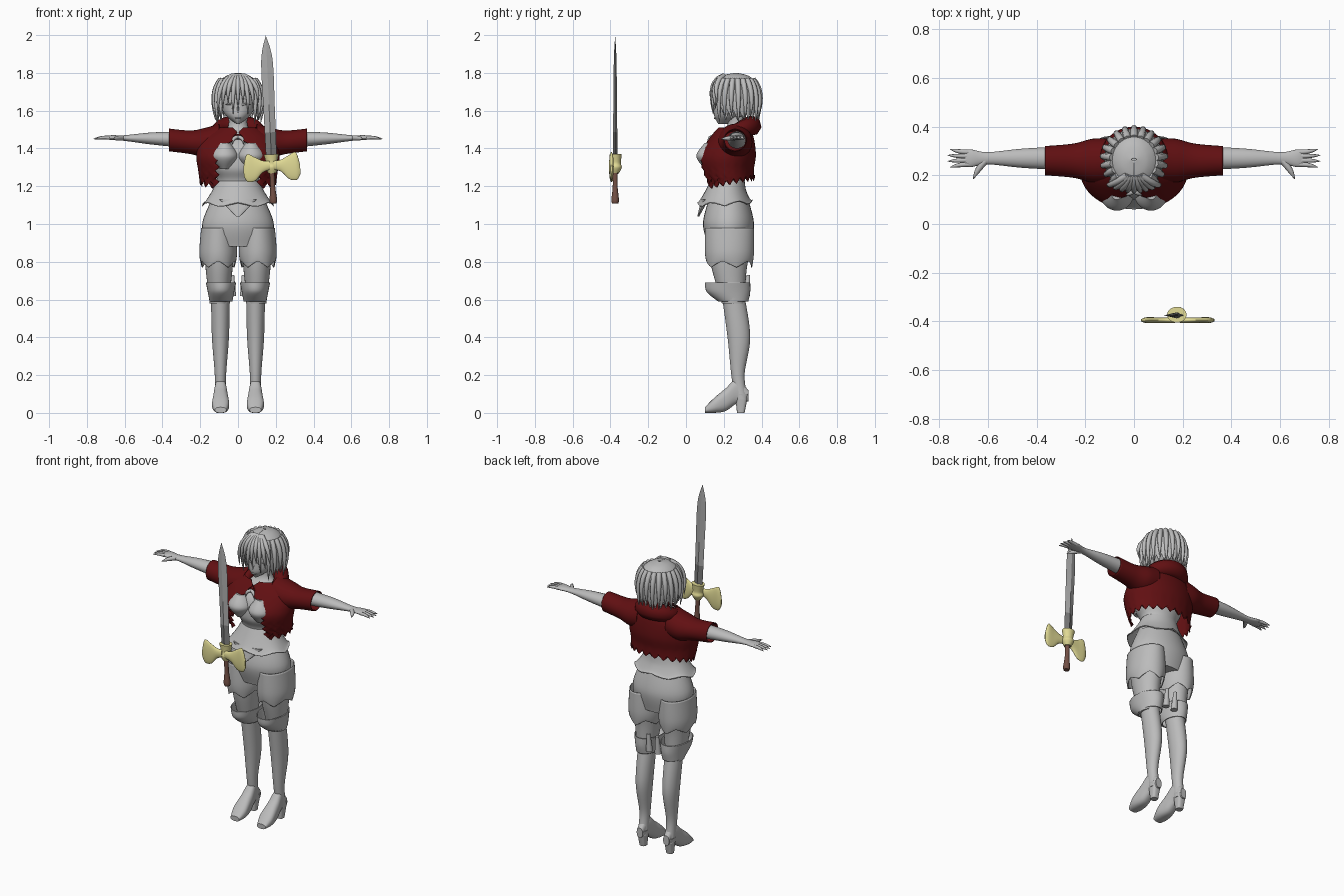
import bpy, bmesh, math
from math import sin, cos, pi
from mathutils import Vector

if "Cube" in bpy.data.objects:
    bpy.data.objects.remove(bpy.data.objects["Cube"])


def material(name, *colour):
    mat = bpy.data.materials.new(name)
    mat.use_nodes = True
    mat.diffuse_color = (*colour, 1)
    mat.node_tree.nodes["Principled BSDF"].inputs["Base Color"].default_value = (*colour, 1)
    return mat


grey = material("pale grey", .5, .5, .5)
red = material("dark red", .12, .005, .006)
gold = material("pale gold", .75, .7, .3)
brown = material("grip brown", .17, .08, .06)
steel = material("blade steel", .4, .4, .4)
dark_steel = material("dark steel", .2, .2, .2)


def sample(rings, v):
    """Smooth curve through a list of equal-length tuples, v from 0 to 1."""
    place = v * (len(rings) - 1)
    i = min(int(place), len(rings) - 2)
    t = place - i
    near = (rings[max(0, min(len(rings) - 1, k))] for k in range(i - 1, i + 3))
    return [b + t / 2 * (c - a + t * (2*a - 5*b + 4*c - d + t * (3*(b - c) + d - a)))
            for a, b, c, d in zip(*near)]


def add(name, data, mat):
    ob = bpy.data.objects.new(name, data)
    bpy.context.collection.objects.link(ob)
    data.materials.append(mat)
    return ob


def loft(name, rings, mat=grey, axis="z", centre=0, sides=32, power=2, mirror=False,
         shell=False, gap=None, jag=0, teeth=0, back=0):
    """Skin through rings of (position, half width, low, high).
    gap opens the front, jag cuts teeth in the last edge, back lifts it behind."""
    bm = bmesh.new()
    rows, count = [], (len(rings) - 1) * 8
    bend = lambda x: math.copysign(abs(x) ** (2 / power), x)
    for i in range(count + 1):
        v = i / count
        position, half, low, high = sample(rings, v)
        opening = math.asin(min(1, gap(position) / max(half, .001))) if gap else 0
        row = []
        for j in range(sides + bool(gap)):
            angle = opening + (pi - opening) * 2 * j / sides
            a = centre + half * bend(sin(angle))
            b = (low + high) / 2 - (high - low) / 2 * bend(cos(angle))
            tooth = abs((j * teeth / sides) % 1 - .5) * 2
            along = position + v ** 4 * (jag * tooth + back * (1 - cos(angle)) / 2)
            point = {"z": (a, b, along), "x": (along, a, b), "y": (a, along, b)}[axis]
            row.append(bm.verts.new(point))
        rows.append(row)
    for lower, upper in zip(rows, rows[1:]):
        for j in range(sides):
            k = (j + 1) % len(lower)
            bm.faces.new((lower[j], lower[k], upper[k], upper[j]))
    if not shell:
        bm.faces.new(rows[0])
        bm.faces.new(rows[-1])
    bmesh.ops.recalc_face_normals(bm, faces=bm.faces)
    mesh = bpy.data.meshes.new(name)
    bm.to_mesh(mesh)
    bm.free()
    ob = add(name, mesh, mat)
    if shell:
        ob.modifiers.new("thickness", "SOLIDIFY").thickness = .005
    if mirror:
        ob.modifiers.new("mirror", "MIRROR").use_mirror_merge = False
    return ob


def tube(name, points, mat=grey):
    """Round tube through (x, y, z, radius) points."""
    curve = bpy.data.curves.new(name, "CURVE")
    curve.dimensions = "3D"
    curve.bevel_depth, curve.bevel_resolution, curve.use_fill_caps = 1, 2, True
    spline = curve.splines.new("POLY")
    spline.points.add(len(points) - 1)
    for target, (x, y, z, radius) in zip(spline.points, points):
        target.co, target.radius = (x, y, z, 1), radius
    return add(name, curve, mat)


def taper(name, start, middle, end, radius):
    """Curved strand that narrows towards its end."""
    start, middle, end = Vector(start), Vector(middle), Vector(end)
    points = []
    for k in range(11):
        t = k / 10
        spot = start.lerp(middle, t).lerp(middle.lerp(end, t), t)
        points.append((*spot, radius * (1 - t ** 3) + .001))
    tube(name, points)


# Torso, bust and flared bodice hem
loft("torso", [(1.57, .05, .22, .31), (1.5, .06, .21, .31), (1.41, .16, .12, .33),
     (1.3, .14, .1, .33), (1.22, .11, .13, .31), (1.1, .15, .12, .3)])
loft("bust", [(1.43, .03, .1, .2), (1.36, .07, .055, .2), (1.29, .03, .1, .2)],
     centre=.07, mirror=True)
loft("bodice_hem", [(1.23, .11, .13, .31), (1.17, .14, .1, .32), (1.09, .19, .06, .35)],
     shell=True, jag=.025, teeth=6, back=.015)
loft("bodice_point", [(1.13, .1, .08, .12), (1.04, .01, .06, .07)])

# Shorts and thighs
loft("shorts_hips", [(1.13, .14, .12, .33), (1, .19, .09, .36), (.88, .17, .12, .34)])
loft("shorts_leg", [(.98, .09, .1, .36), (.85, .1, .1, .36), (.77, .09, .11, .35)],
     centre=.105, sides=40, mirror=True, shell=True, jag=.035, teeth=5)
loft("thigh", [(.86, .08, .12, .34), (.75, .07, .14, .32), (.58, .05, .19, .31)],
     centre=.1, mirror=True)

# Boots
loft("boot_cuff", [(.69, .08, .1, .34), (.64, .07, .11, .34), (.59, .06, .17, .33)],
     centre=.09, mirror=True, shell=True)
loft("cuff_flap", [(.73, .01, .32, .34), (.62, .02, .3, .34)], centre=.03, mirror=True)
loft("boot_shaft", [(.62, .05, .19, .31), (.4, .045, .22, .34), (.2, .03, .24, .31),
     (.07, .03, .26, .33)], centre=.093, mirror=True)
loft("boot_foot", [(.1, .03, 0, .03), (.15, .045, 0, .08), (.21, .04, .01, .13),
     (.27, .03, .05, .18), (.33, .02, .06, .12)], axis="y", centre=.092, power=2.5, mirror=True)
loft("boot_heel", [(.1, .03, .26, .33), (0, .02, .27, .31)], centre=.093, power=3, mirror=True)

# Arms and hands
loft("arm", [(.25, .05, 1.4, 1.49), (.45, .04, 1.42, 1.485), (.6, .025, 1.44, 1.47),
     (.67, .036, 1.445, 1.47), (.71, .03, 1.45, 1.46)], axis="x", centre=.27, mirror=True)
for side in (1, -1):
    for finger in range(4):
        spread = finger - 1.5
        y, reach = .27 + spread * .017, .77 - abs(spread) * .01
        taper("finger", (side * .68, y, 1.457), (side * .72, y, 1.46),
              (side * reach, y + spread * .008, 1.45), .009)
    taper("thumb", (side * .61, .26, 1.455), (side * .64, .23, 1.455),
          (side * .66, .185, 1.45), .013)


# Ragged cape with sleeves and a lowered hood
def cape_gap(z):
    return .015 + .095 * max(0, min(1, (1.455 - z) / .06)) + .011 * sin(z * 130)


loft("cape", [(1.51, .12, .17, .34), (1.45, .2, .12, .36), (1.36, .22, .06, .37),
     (1.27, .21, .07, .36), (1.18, .2, .1, .36)], red,
     sides=72, shell=True, gap=cape_gap, jag=.03, teeth=18, back=.05)
loft("sleeve", [(.1, .09, 1.35, 1.53), (.17, .09, 1.35, 1.51), (.25, .07, 1.37, 1.495),
     (.365, .06, 1.385, 1.505)],
     red, axis="x", centre=.26, mirror=True, shell=True)
turns = [pi * k / 24 for k in range(49)]
tube("hood", [(.105 * sin(t), .255 - .09 * cos(t), 1.49 - .03 * cos(t), .036 - .019 * cos(t))
              for t in turns], red)
for side in (1, -1):
    taper("neck_tie", (0, .135, 1.46), (side * .03, .12, 1.46), (side * .03, .12, 1.42), .009)

# Head and face
loft("head", [(1.77, .05, .2, .33), (1.7, .1, .155, .37), (1.62, .09, .15, .35),
     (1.57, .06, .15, .3), (1.53, .01, .17, .25)])
taper("nose", (0, .16, 1.63), (0, .15, 1.61), (0, .145, 1.59), .005)
for side in (1, -1):
    taper("mouth", (0, .152, 1.56), (side * .01, .152, 1.56), (side * .02, .158, 1.56), .003)
    taper("eyelid", (side * .02, .153, 1.63), (side * .04, .15, 1.64),
          (side * .07, .175, 1.63), .004)


# Hair shell, hanging locks and fringe
def face_gap(z):
    return .084 * max(0, min(1, (1.72 - z) / .05))


loft("hair", [(1.8, .01, .26, .27), (1.785, .06, .19, .33), (1.75, .1, .15, .37),
     (1.69, .12, .14, .39), (1.62, .12, .14, .39), (1.55, .11, .16, .38)],
     sides=64, shell=True, gap=face_gap, jag=.045, teeth=16)


def around_head(angle, radius, z):
    return radius * sin(angle), .265 - radius * cos(angle), z


for k in range(17):
    angle = pi * (.25 + 1.5 * k / 16)
    taper("hair_lock", around_head(angle, .09, 1.765), around_head(angle, .15, 1.7),
          around_head(angle, .12, 1.53 + .02 * (k % 3)), .014)
for k in range(9):
    x = (k - 4) * .024
    y = .142 + 3 * x * x
    taper("fringe_lock", (x * .3, .2, 1.785), (x * 1.2, y - .03, 1.75),
          (x * 1.1, y, 1.58 + .03 * (k % 3)), .013)


# Sword: diamond blade, winged guard, grip with pommel
blade = loft("sword_blade", [(1.33, .028, -.013, .013), (1.6, .03, -.01, .01),
             (1.87, .03, -.007, .007), (2, 0, 0, 0)], steel, sides=4)
blade.data.materials.append(dark_steel)
for face in blade.data.polygons:
    face.material_index = int(face.center.z < 1.47)
wing = loft("guard_wing", [(.01, .012, 1.29, 1.335), (.05, .012, 1.275, 1.34),
            (.09, .012, 1.235, 1.36), (.13, .012, 1.23, 1.375), (.15, .005, 1.26, 1.31)],
            gold, axis="x", centre=-.02, mirror=True)
collar = loft("guard_collar", [(1.27, .02, -.02, .02), (1.3, .035, -.03, .035),
              (1.325, .03, -.025, .03), (1.37, .04, -.03, .035)], gold)
grip = loft("sword_grip", [(z, r, -r, r) for z, r in
            ((1.28, .014), (1.2, .013), (1.13, .02), (1.11, .016))], brown)
for part in (blade, wing, collar, grip):
    part.location = (.239, -.375, 0)
    part.rotation_euler.y = -.046

# Smooth shading with sharp edges kept, flat blade
bpy.ops.object.select_all(action="DESELECT")
for ob in bpy.context.scene.objects:
    if ob.type == "MESH" and ob is not blade:
        ob.select_set(True)
        bpy.context.view_layer.objects.active = ob
bpy.ops.object.shade_smooth_by_angle(angle=math.radians(40))
